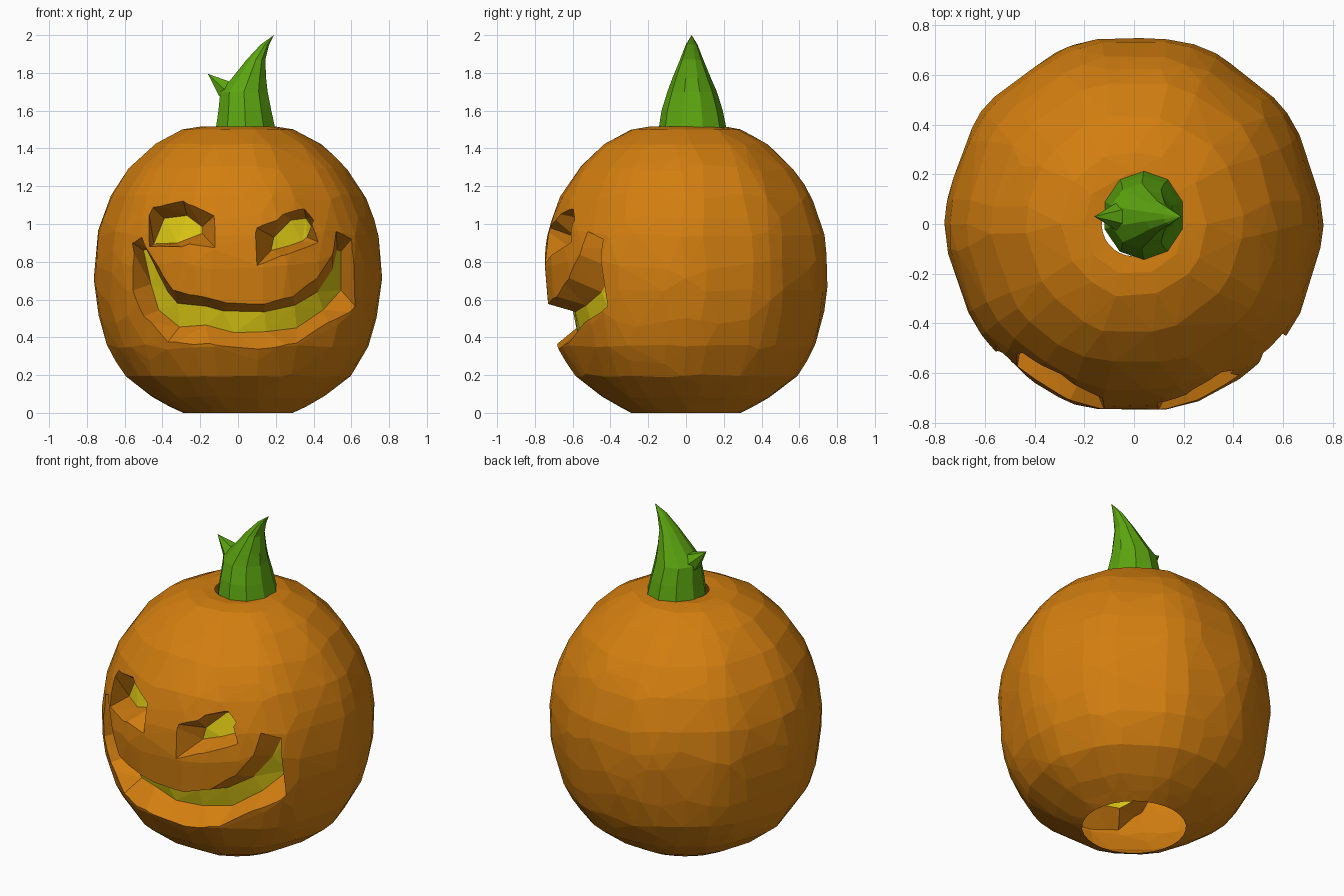
import bpy, bmesh, math
from mathutils import Vector, noise

if "Cube" in bpy.data.objects:
    bpy.data.objects.remove(bpy.data.objects["Cube"])


def material(name, rgb):
    m = bpy.data.materials.new(name)
    m.diffuse_color = (*rgb, 1)
    m.use_nodes = True
    m.node_tree.nodes["Principled BSDF"].inputs["Base Color"].default_value = m.diffuse_color
    return m


ORANGE = material("pumpkin_orange", (0.65, 0.21, 0.005))
YELLOW = material("glow_yellow", (0.72, 0.58, 0.007))
GREEN = material("stem_green", (0.107, 0.376, 0.005))

# Body profile: (radius, height)
PROFILE = [(0.29, 0.01), (0.37, 0.04), (0.47, 0.10), (0.595, 0.20), (0.69, 0.36),
           (0.735, 0.545), (0.755, 0.757), (0.74, 0.94), (0.675, 1.13), (0.575, 1.29),
           (0.44, 1.42), (0.29, 1.50), (0.20, 1.515), (0.13, 1.51)]


def radius(z):
    for (r0, z0), (r1, z1) in zip(PROFILE, PROFILE[1:]):
        if z0 <= z <= z1:
            return r0 + (r1 - r0) * (z - z0) / (z1 - z0)
    return 0.3


def new_object(name, bm, mats):
    me = bpy.data.meshes.new(name)
    bmesh.ops.recalc_face_normals(bm, faces=bm.faces)
    bm.to_mesh(me)
    bm.free()
    for m in mats:
        me.materials.append(m)
    ob = bpy.data.objects.new(name, me)
    bpy.context.collection.objects.link(ob)
    return ob


def apply(ob, mod):
    bpy.context.view_layer.objects.active = ob
    bpy.ops.object.modifier_apply(modifier=mod.name)


def bridge(bm, rings):
    for a, b in zip(rings, rings[1:]):
        n = len(a)
        for i in range(n):
            bm.faces.new((a[i], a[(i + 1) % n], b[(i + 1) % n], b[i]))


# Body shell: softly ribbed, slightly lumpy lathe, reduced to irregular facets
def make_body():
    bm = bmesh.new()
    seg, rings = 60, []
    fine = []
    for (r0, z0), (r1, z1) in zip(PROFILE, PROFILE[1:]):
        fine += [(r0, z0), ((r0 + r1) / 2 + 0.004, (z0 + z1) / 2)]
    fine.append(PROFILE[-1])
    for k, (r, z) in enumerate(fine):
        ring = []
        rim = k in (0, len(fine) - 1)
        for i in range(seg):
            t = 2 * math.pi * i / seg
            p = Vector((math.cos(t) * r, math.sin(t) * r, z))
            lump = 0 if rim else 0.008 * math.cos(10 * t) + 0.012 * noise.noise(p * 4)
            ring.append(bm.verts.new((p.x * (1 + lump), p.y * (1 + lump), z)))
        rings.append(ring)
    bridge(bm, rings)
    ob = new_object("pumpkin_body", bm, [ORANGE, YELLOW])
    dec = ob.modifiers.new("facets", "DECIMATE")
    dec.ratio = 0.24
    apply(ob, dec)
    # Temporary caps so the carving works on a closed solid
    bm = bmesh.new()
    bm.from_mesh(ob.data)
    bmesh.ops.holes_fill(bm, edges=[e for e in bm.edges if e.is_boundary])
    bmesh.ops.recalc_face_normals(bm, faces=bm.faces)
    bm.to_mesh(ob.data)
    bm.free()
    return ob


# Carving: columns of (outer top, outer bottom, inner top, inner bottom) as x, z
def carve(body, name, columns, depth=0.13):
    def on_surface(x, z, inset):
        r = radius(z) - inset
        return Vector((x, -math.sqrt(max(r * r - x * x, 0.01)), z))

    bm = bmesh.new()
    cols = []
    for c in columns:
        back = [on_surface(c[4], c[5], depth), on_surface(c[6], c[7], depth)]
        rim = [on_surface(c[0], c[1], 0), on_surface(c[2], c[3], 0)]
        front = [b + (o - b) * 1.55 for b, o in zip(back, rim)]
        cols.append([bm.verts.new(p) for p in (front[0], front[1], back[1], back[0])])
    for a, b in zip(cols, cols[1:]):
        for i in range(4):
            j = (i + 1) % 4
            f = bm.faces.new((a[i], a[j], b[j], b[i]))
            f.material_index = 1 if i == 2 else 0     # glowing back wall
    bm.faces.new(cols[0])
    bm.faces.new(cols[-1])
    bmesh.ops.triangulate(bm, faces=bm.faces)
    cutter = new_object(name, bm, [ORANGE, YELLOW])
    mod = body.modifiers.new(name, "BOOLEAN")
    mod.operation, mod.solver, mod.object = "DIFFERENCE", "EXACT", cutter
    apply(body, mod)
    bpy.data.objects.remove(cutter)


body = make_body()
carve(body, "mouth_cutter", [
    (-.51, .93, -.56, .90, -.47, .87, -.50, .86),
    (-.42, .77, -.55, .65, -.43, .755, -.46, .68),
    (-.36, .67, -.50, .51, -.37, .64, -.42, .545),
    (-.26, .625, -.375, .37, -.32, .58, -.31, .455),
    (-.17, .61, -.15, .37, -.17, .565, -.17, .465),
    (-.06, .585, 0, .345, -.08, .54, -.02, .425),
    (.14, .575, .15, .345, .14, .535, .15, .43),
    (.29, .615, .31, .37, .30, .57, .31, .45),
    (.42, .715, .48, .48, .42, .64, .45, .545),
    (.50, .835, .615, .57, .50, .76, .545, .65),
    (.52, .96, .60, .92, .525, .865, .545, .855)])
carve(body, "left_eye_cutter", [
    (-.45, 1.09, -.47, .88, -.39, 1.03, -.445, .895),
    (-.29, 1.125, -.30, .88, -.27, 1.045, -.32, .90),
    (-.13, 1.04, -.125, .88, -.19, .985, -.19, .95)])
carve(body, "right_eye_cutter", [
    (.10, .98, .10, .78, .19, .93, .175, .86),
    (.24, 1.05, .26, .84, .28, 1.02, .27, .885),
    (.35, 1.08, .36, .875, .36, 1.03, .34, .91),
    (.40, 1.02, .425, .905, .39, .985, .365, .93)])

# Open the bottom hole and the small hole under the stem
bm = bmesh.new()
bm.from_mesh(body.data)
caps = [f for f in bm.faces if abs(f.normal.z) > 0.95 and
        (all(v.co.z < 0.012 for v in f.verts) or
         all(v.co.z > 1.5 and v.co.xy.length < 0.135 for v in f.verts))]
bmesh.ops.delete(bm, geom=caps, context="FACES")
for v in bm.verts:
    if v.co.z < 0.012:
        v.co.z = 0.0
bm.to_mesh(body.data)
bm.free()


# Stem pieces: rings of ellipses closing in a pointed tip
def horn(name, rings, tip, seg=10):
    bm = bmesh.new()
    loops = []
    for center, u, v in rings:
        loops.append([bm.verts.new(Vector(center)
                      + Vector(u) * math.cos(2 * math.pi * (i + .5) / seg)
                      + Vector(v) * math.sin(2 * math.pi * (i + .5) / seg))
                      for i in range(seg)])
    bridge(bm, loops)
    end = bm.verts.new(tip)
    for i in range(seg):
        bm.faces.new((loops[-1][i], loops[-1][(i + 1) % seg], end))
    bm.faces.new(loops[0])
    return new_object(name, bm, [GREEN])


# height, x min, x max, y min, y max
levels = [(1.50, -.12, .20, -.14, .21), (1.60, -.105, .178, -.125, .19),
          (1.70, -.095, .158, -.095, .16), (1.77, -.035, .15, -.07, .13),
          (1.87, .045, .145, -.03, .09), (1.95, .12, .165, 0, .06)]
horn("stem", [(((a + b) / 2, (c + d) / 2, z), ((b - a) / 2 * 1.04, 0, 0),
               (0, (d - c) / 2 * 1.03, 0)) for z, a, b, c, d in levels], (.19, .03, 2.0))
horn("stem_thorn", [((0, .03, 1.66), (.05, 0, .07), (0, .09, 0)),
                    ((-.08, .03, 1.72), (.025, 0, .045), (0, .05, 0))],
     (-.16, .03, 1.795), 6)
